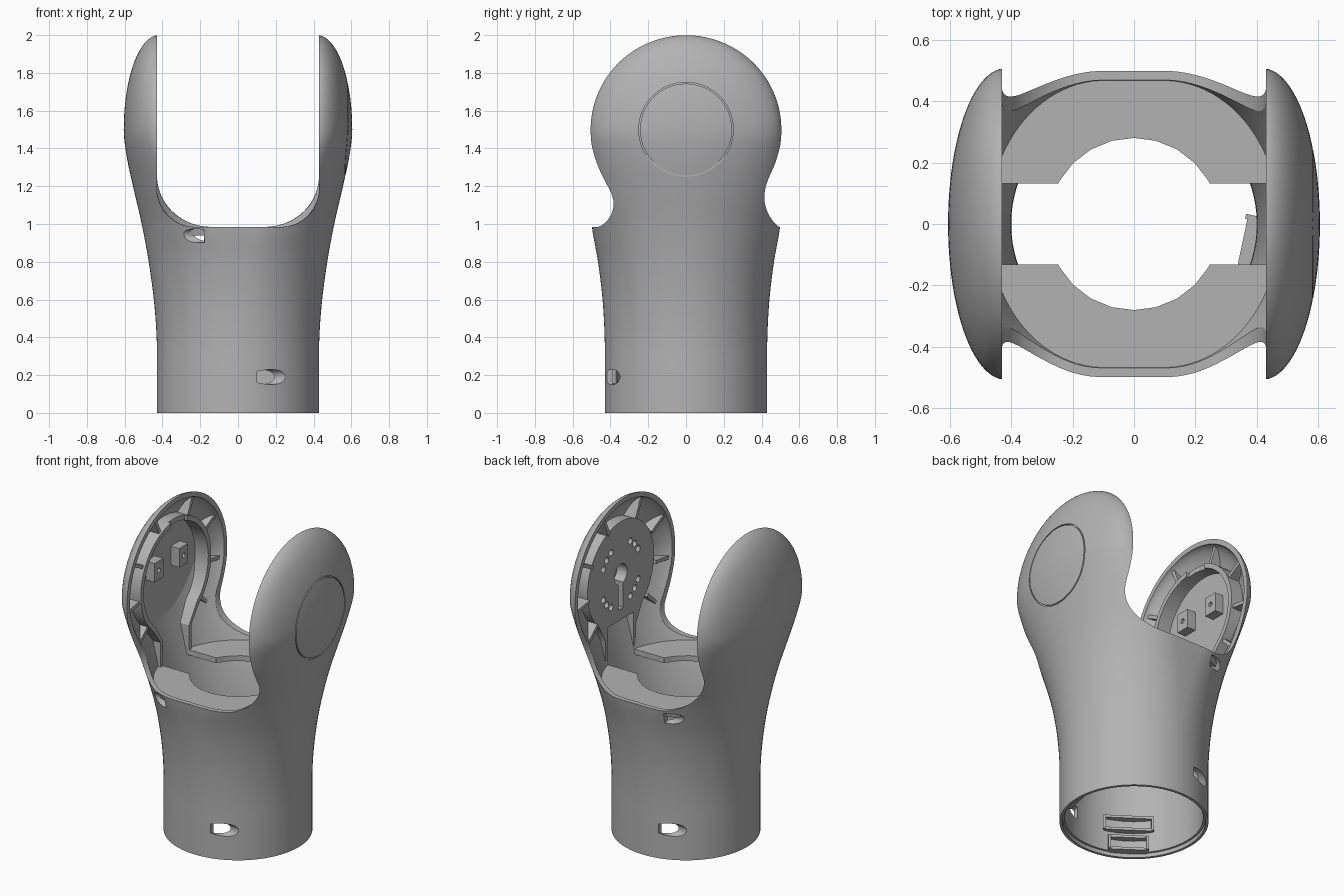
import bpy, bmesh
from math import sin, cos, pi, radians, sqrt, copysign
from mathutils import Matrix, Vector

if "Cube" in bpy.data.objects:
    bpy.data.objects.remove(bpy.data.objects["Cube"])

grey = bpy.data.materials.new("mid_grey")
grey.use_nodes = True
COLOUR = (0.45, 0.45, 0.45, 1)
grey.diffuse_color = COLOUR
grey.node_tree.nodes["Principled BSDF"].inputs["Base Color"].default_value = COLOUR


def make(name, bm):
    bmesh.ops.recalc_face_normals(bm, faces=bm.faces)
    mesh = bpy.data.meshes.new(name)
    bm.to_mesh(mesh)
    bm.free()
    mesh.materials.append(grey)
    ob = bpy.data.objects.new(name, mesh)
    bpy.context.collection.objects.link(ob)
    return ob


def loft(name, rings):
    """Closed solid through rings with equal point counts."""
    bm = bmesh.new()
    rows = [[bm.verts.new(p) for p in ring] for ring in rings]
    n = len(rows[0])
    for low, high in zip(rows, rows[1:]):
        for i in range(n):
            j = (i + 1) % n
            bm.faces.new((low[i], low[j], high[j], high[i]))
    bm.faces.new(rows[0][::-1])
    bm.faces.new(rows[-1])
    return make(name, bm)


def prism_x(name, outline, x0, x1):
    return loft(name, [[(x, y, z) for y, z in outline] for x in (x0, x1)])


def boxes(name, items):
    """Boxes given as (centre, size, turn matrix)."""
    bm = bmesh.new()
    for centre, size, turn in items:
        m = Matrix.Translation(centre) @ turn @ Matrix.Diagonal((*size, 1))
        bmesh.ops.create_cube(bm, size=1, matrix=m)
    return make(name, bm)


def rod(name, a, b, r, sides=32):
    a, b = Vector(a), Vector(b)
    bm = bmesh.new()
    turn = (b - a).to_track_quat('Z', 'Y').to_matrix().to_4x4()
    bmesh.ops.create_cone(bm, cap_ends=True, segments=sides, radius1=r, radius2=r,
                          depth=(b - a).length, matrix=Matrix.Translation((a + b) / 2) @ turn)
    return make(name, bm)


def remove(ob):
    bpy.data.objects.remove(ob)


def carve(ob, cutter, op='DIFFERENCE', keep=False):
    mod = ob.modifiers.new("cut", 'BOOLEAN')
    mod.operation, mod.solver, mod.object = op, 'EXACT', cutter
    bpy.context.view_layer.update()
    deps = bpy.context.evaluated_depsgraph_get()
    mesh = bpy.data.meshes.new_from_object(ob.evaluated_get(deps))
    ob.modifiers.clear()
    ob.data = mesh
    if not keep:
        remove(cutter)


# Section keys: height, half width, half depth, straight core half length
KEYS = [(0, .43, .43, 0), (.2, .43, .43, 0), (.4, .431, .431, 0), (.6, .446, .442, .01),
        (.8, .473, .466, .04), (1.0, .51, .5, .11), (1.2, .556, .506, .26),
        (1.35, .588, .506, .36), (1.5, .605, .506, .42)]


def section(z):
    k = max(i for i in range(len(KEYS) - 1) if KEYS[i][0] <= z)
    p1, p2 = KEYS[k], KEYS[k + 1]
    p0 = KEYS[max(k - 1, 0)]
    p3 = KEYS[min(k + 2, len(KEYS) - 1)]
    h = p2[0] - p1[0]
    t = (z - p1[0]) / h
    out = []
    for c in (1, 2, 3):
        m1 = (p2[c] - p0[c]) / (p2[0] - p0[0]) * h
        m2 = (p3[c] - p1[c]) / (p3[0] - p1[0]) * h if p3 is not p2 else 0
        out.append(p1[c] * (2*t**3 - 3*t*t + 1) + p2[c] * (3*t*t - 2*t**3)
                   + m1 * (t**3 - 2*t*t + t) + m2 * (t**3 - t*t))
    return out


def body(name, inset, drop=0.0, seg=96):
    """Tube that widens and ends in a long dome."""
    def ring(z, a, b, c):
        angles = [2 * pi * (i + .5) / seg for i in range(seg)]
        return [(copysign(c, cos(t)) + (a - c) * cos(t), b * sin(t), z) for t in angles]
    rings = []
    for i in range(41):
        z = 1.5 * i / 40
        a, b, c = section(z)
        rings.append(ring(z - (drop if i == 0 else 0), a - inset, b - inset, max(c, 0)))
    for i in range(1, 24):
        u = pi / 2 * i / 23.2
        a, b = .185 - inset, .506 - inset
        rings.append(ring(1.5 + (.5 - inset) * sin(u), .42 + a * cos(u), b * cos(u), .42))
    return loft(name, rings)


# Outer shell, hollowed and forked
shell = body("outer_shell", 0)
carve(shell, body("hollow", .03, .1))
rings = []
for y, r in ((-.7, .175), (.7, .305)):
    half = [(.43 - r + r * sin(t), .985 + r - r * cos(t))
            for t in [pi / 2 * i / 20 for i in range(21)]] + [(.43, 2.3)]
    rings.append([(x, y, z) for x, z in half] + [(-x, y, z) for x, z in reversed(half)])
carve(shell, loft("fork_gap", rings))
carve(shell, rod("base_step", (0, 0, -.1), (0, 0, .025), .413, 96))

# Thin round seam of the cap on one arm
seam = rod("seam", (.562, 0, 1.5), (.7, 0, 1.5), .25, 96)
carve(seam, rod("seam_core", (.5, 0, 1.5), (.8, 0, 1.5), .243, 96))
carve(shell, seam)

# Screw pockets
for s in (1, -1):
    carve(shell, rod("low_pocket", (s * .1, -s * .39, .19), (s * .6, -s * .39, .19), .04))
    carve(shell, rod("high_pocket", (-.18, s * .462, .94), (-.6, s * .475, .915), .038))

core = body("core", .015)

# Shelf halves with a round opening and a side slot
shelf = boxes("shelf", [((0, 0, .957), (2, 2, .034), Matrix())])
carve(shelf, core, 'INTERSECT', True)
carve(shelf, rod("shelf_hole", (0, 0, .8), (0, 0, 1.2), .28, 24))
carve(shelf, boxes("shelf_slot", [((0, 0, 1), (2, .264, .4), Matrix())]))


def keyhole(r, w, low):
    arc = [radians(-50 + 280 * i / 48) for i in range(49)]
    return ([(w, low), (w, 1.13)] + [(r * cos(t), 1.5 + r * sin(t)) for t in arc]
            + [(-w, 1.13), (-w, low)])


def circle(r, y=0, z=1.5, n=20):
    return [(y + r * cos(2*pi*i/n), z + r * sin(2*pi*i/n)) for i in range(n)]


def ribs(name, x0, x1):
    items = []
    for deg in (-42, -8, 28, 66, 114, 152, 188, 222):
        t = radians(deg)
        items.append((((x0 + x1) / 2, .44 * cos(t), 1.5 + .44 * sin(t)),
                      (abs(x1 - x0), .21, .022), Matrix.Rotation(t, 4, 'X')))
    ob = boxes(name, items)
    carve(ob, core, 'INTERSECT', True)


# Right arm: hollow keyhole frame with two mounting blocks
frame = prism_x("right_arm_frame", keyhole(.355, .155, .95), -.7, -.437)
carve(frame, core, 'INTERSECT', True)
carve(frame, prism_x("frame_pocket", keyhole(.325, .13, .8), -.53, -.3))
carve(frame, boxes("frame_notch", [((-.43, .03, 1.85), (.05, .16, .1), Matrix())]))
ribs("right_arm_ribs", -.7, -.45)
blocks = boxes("mounting_blocks", [((-.505, s * .125, 1.57), (.07, .09, .12), Matrix())
                                   for s in (1, -1)])
for s in (1, -1):
    carve(blocks, rod("block_hole", (-.49, s * .125, 1.57), (-.4, s * .125, 1.57), .015, 16))

# Left arm: drilled bearing plate with a cable slot
plate = prism_x("left_arm_plate", keyhole(.335, .155, .95), .46, .7)
carve(plate, core, 'INTERSECT', True)
carve(plate, boxes("cable_slot", [((.5, 0, 1.0), (.5, .26, .42), Matrix()),
                                  ((.5, 0, 1.38), (.09, .05, .2), Matrix())]))
carve(plate, prism_x("centre_hole", circle(.065), .4, .53))
for quarter in range(4):
    for off in (-16, 0, 16):
        t = radians(45 + 90 * quarter + off)
        carve(plate, prism_x("bolt_hole", circle(.02, .2 * cos(t), 1.5 + .2 * sin(t), 14),
                             .4, .5))
ribs("left_arm_ribs", .445, .7)

# Clips inside the base
clips = []
for deg, z, wide in ((-12, .09, .2), (235, .2, .28), (235, .07, .22)):
    t = radians(deg)
    turn = Matrix.Rotation(t, 4, 'Z')
    for dz in (-.04, .04):
        clips.append(((.38 * cos(t), .38 * sin(t), z + dz), (.045, wide, .016), turn))
    for side in (-1, 1):
        p = turn @ Vector((.375, side * wide / 2, z))
        clips.append((p, (.05, .016, .09), turn))
boxes("base_clips", clips)

remove(core)

# Smooth curved faces, keep crisp edges
for ob in bpy.context.scene.objects:
    ob.select_set(ob.type == 'MESH')
bpy.context.view_layer.objects.active = shell
bpy.ops.object.shade_smooth_by_angle(angle=radians(30))
